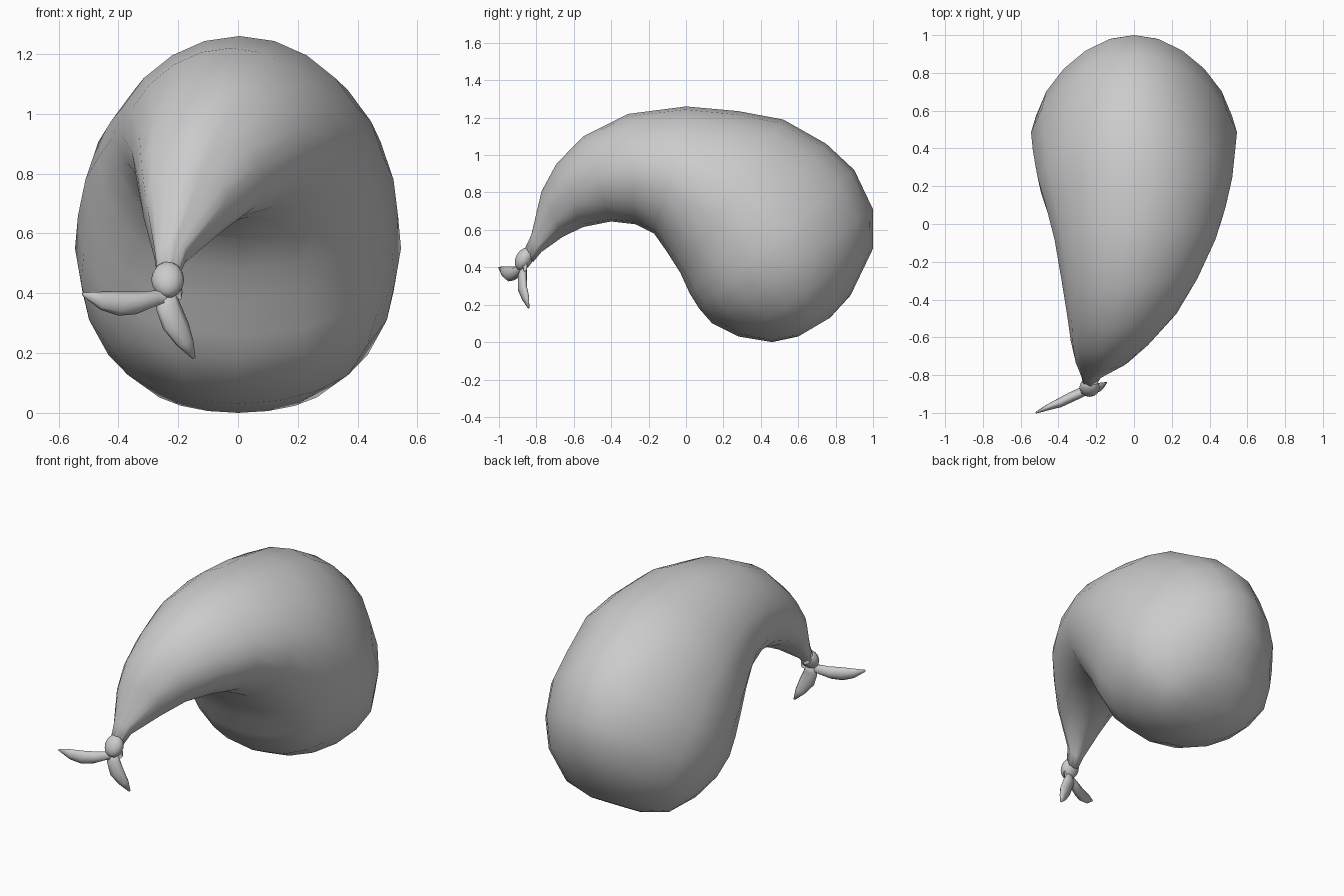
import bpy, bmesh
from math import cos, sin, pi, copysign
from mathutils import Vector

if "Cube" in bpy.data.objects:
    bpy.data.objects.remove(bpy.data.objects["Cube"])


def loft(name, sections, sides, pleat=lambda i: 0.0, taper=lambda i: 0.0, box=lambda i: 1.0):
    """Skin oval rings, each given by outer point, inner point and side half-axis.
    taper narrows the outer half, box below 1 flattens the inner half."""
    bm = bmesh.new()
    rings = []
    for i, (outer, inner, side) in enumerate(sections):
        a, b, s = Vector(outer), Vector(inner), Vector(side)
        c, d = (a + b) / 2, (a - b) / 2
        ring = []
        for k in range(sides):
            t = 2 * pi * k / sides
            r = 1 + pleat(i) * cos(6 * t)
            w = sin(t) * (1 - taper(i) * max(0, cos(t)))
            if cos(t) < 0:
                w = copysign(abs(w) ** box(i), w)
            ring.append(bm.verts.new(c + (d * cos(t) + s * w) * r))
        rings.append(ring)
    for r0, r1 in zip(rings, rings[1:]):
        for k in range(sides):
            n = (k + 1) % sides
            bm.faces.new((r0[k], r0[n], r1[n], r1[k]))
    for ring in (rings[0], rings[-1]):
        mid = bm.verts.new(sum((v.co for v in ring), Vector()) / sides)
        for k in range(sides):
            bm.faces.new((ring[k], ring[(k + 1) % sides], mid))
    bmesh.ops.recalc_face_normals(bm, faces=bm.faces)
    for f in bm.faces:
        f.smooth = True
    mesh = bpy.data.meshes.new(name)
    bm.to_mesh(mesh)
    bm.free()
    obj = bpy.data.objects.new(name, mesh)
    bpy.context.collection.objects.link(obj)
    return obj


# Sack body: outer y, z / inner y, z / centre x / half width
body = [
    (-.865, .485, -.82, .43, -.235, .035),
    (-.825, .57, -.775, .485, -.225, .055),
    (-.77, .80, -.66, .57, -.17, .15),
    (-.69, .95, -.55, .62, -.125, .215),
    (-.55, 1.10, -.40, .645, -.065, .29),
    (-.31, 1.22, -.27, .63, -.025, .36),
    (0, 1.26, -.17, .58, .005, .425),
    (.28, 1.235, -.10, .48, .01, .475),
    (.52, 1.19, -.03, .37, .005, .515),
    (.75, 1.06, .02, .26, 0, .535),
    (.90, .92, .07, .18, 0, .545),
    (1.0, .71, .14, .10, 0, .52),
    (1.0, .50, .28, .03, 0, .455),
    (.88, .25, .46, 0, 0, .325),
    (.77, .13, .60, .03, 0, .16),
]
loft("sack_body",
     [((x, y0, z0), (x, y1, z1), (w, 0, 0)) for y0, z0, y1, z1, x, w in body],
     20, lambda i: max(0, .10 - .025 * i),
     lambda i: .2 if 9 <= i <= 12 else .12 if i > 1 else 0,
     lambda i: .75 if 6 <= i <= 10 else .87 if i in (4, 5, 11) else 1)

# Tied knot, leaning along the neck
bpy.ops.mesh.primitive_uv_sphere_add(segments=12, ring_count=8, radius=.05,
                                     location=(-.235, -.865, .445),
                                     rotation=(-.5, 0, 0))
knot = bpy.context.object
knot.name = "knot"
knot.scale = (1.1, .9, 1.3)
bpy.ops.object.shade_smooth()

# Loose cloth ends: upper edge, lower edge, thickness
loft("long_tail", [
    ((-.19, -.86, .43), (-.19, -.86, .38), (.004, .012, 0)),
    ((-.27, -.89, .41), (-.28, -.89, .355), (.01, -.024, 0)),
    ((-.33, -.915, .405), (-.34, -.92, .33), (.011, -.024, 0)),
    ((-.39, -.945, .405), (-.40, -.95, .325), (.01, -.022, 0)),
    ((-.46, -.97, .405), (-.46, -.975, .345), (.006, -.014, 0)),
    ((-.52, -1.0, .402), (-.518, -.998, .39), (.002, -.004, 0)),
], 8)
loft("short_tail", [
    ((-.26, -.87, .41), (-.21, -.86, .41), (0, .015, 0)),
    ((-.275, -.88, .35), (-.195, -.87, .37), (0, .024, .004)),
    ((-.25, -.885, .28), (-.165, -.865, .30), (0, .024, .006)),
    ((-.205, -.865, .225), (-.15, -.85, .245), (0, .018, .004)),
    ((-.152, -.842, .18), (-.142, -.84, .184), (0, .004, .001)),
], 8)
